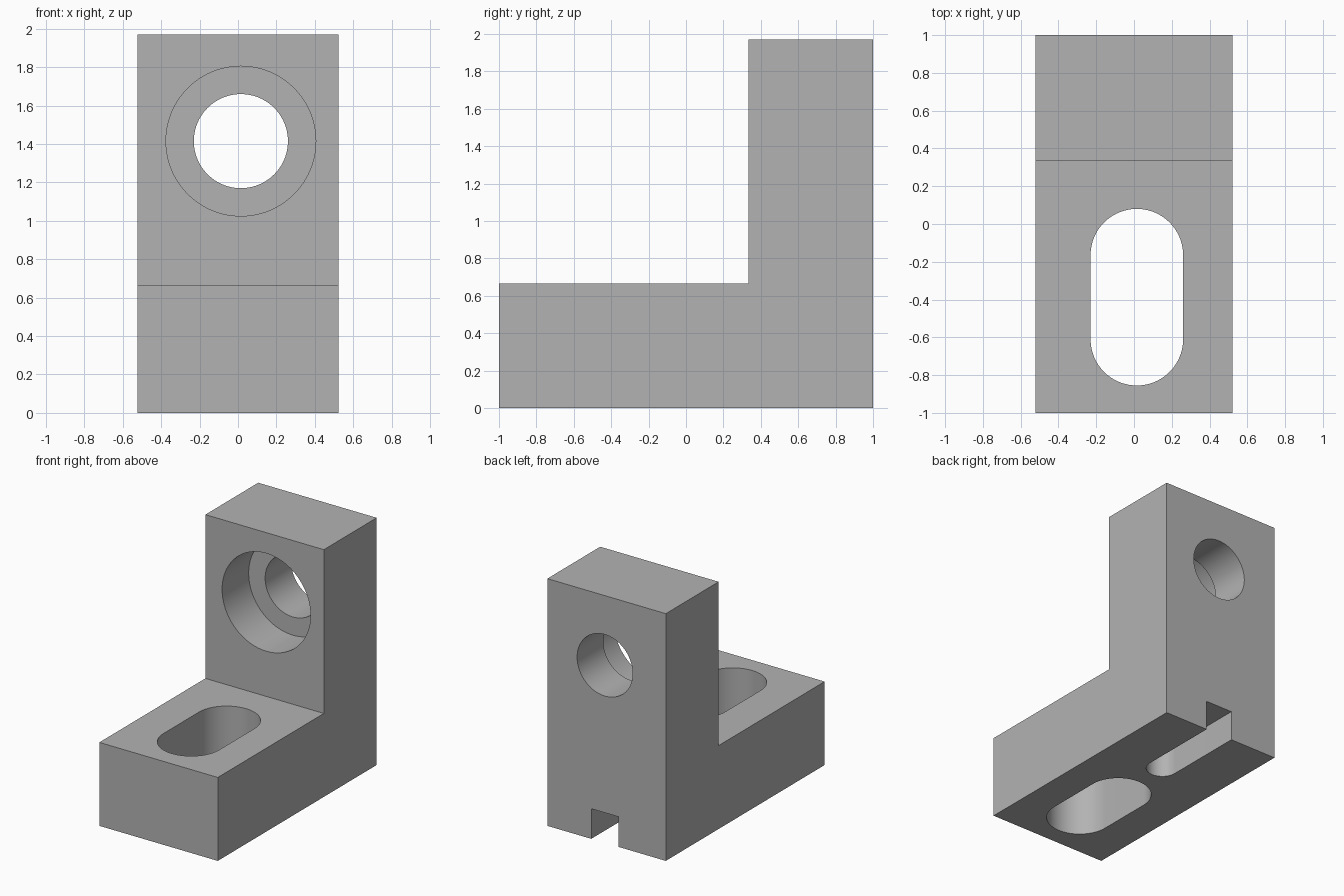
import bpy
import bmesh
from math import cos, sin, pi, radians
from mathutils import Vector

cube = bpy.data.objects.get("Cube")
if cube:
    bpy.data.objects.remove(cube, do_unlink=True)

HALF_WIDTH = 0.522
HEIGHT = 1.97
STEP_Y, STEP_Z = 0.335, 0.665
CENTRE_X = 0.015
HOLE_Z = 1.415
HOLE_R, BORE_R = 0.245, 0.39
BORE_DEPTH = 0.335
GROOVE_R, GROOVE_HEIGHT = 0.12, 0.24

grey = bpy.data.materials.new("machined grey")
grey.use_nodes = True
colour = (0.45, 0.45, 0.45, 1)
grey.diffuse_color = colour
grey.node_tree.nodes["Principled BSDF"].inputs["Base Color"].default_value = colour


def prism(name, outline, sweep):
    """Closed solid made by sweeping a flat outline along a vector."""
    bm = bmesh.new()
    face = bm.faces.new([bm.verts.new(p) for p in outline])
    swept = bmesh.ops.extrude_face_region(bm, geom=[face], use_keep_orig=True)
    moved = [v for v in swept["geom"] if isinstance(v, bmesh.types.BMVert)]
    bmesh.ops.translate(bm, verts=moved, vec=Vector(sweep))
    bmesh.ops.recalc_face_normals(bm, faces=bm.faces)
    mesh = bpy.data.meshes.new(name)
    bm.to_mesh(mesh)
    bm.free()
    mesh.materials.append(grey)
    obj = bpy.data.objects.new(name, mesh)
    bpy.context.collection.objects.link(obj)
    return obj


def circle(radius, y, steps=96):
    angles = [2 * pi * i / steps for i in range(steps)]
    return [(CENTRE_X + radius * cos(a), y, HOLE_Z + radius * sin(a)) for a in angles]


def slot(radius, y_front, y_back, z, steps=48):
    """Rounded slot outline; the y values are the arc centres."""
    points = []
    for y, start in ((y_back, 0), (y_front, pi)):
        for i in range(steps + 1):
            a = start + pi * i / steps
            points.append((CENTRE_X + radius * cos(a), y + radius * sin(a), z))
    return points


# L-shaped body
profile = [(-1, 0), (1, 0), (1, HEIGHT), (STEP_Y, HEIGHT), (STEP_Y, STEP_Z), (-1, STEP_Z)]
body = prism("angle_bracket", [(-HALF_WIDTH, y, z) for y, z in profile],
             (2 * HALF_WIDTH, 0, 0))

# Counterbored hole, base slot and the open groove under the back
cutters = [
    prism("counterbore_cutter", circle(BORE_R, STEP_Y - 0.1), (0, BORE_DEPTH + 0.1, 0)),
    prism("through_hole_cutter", circle(HOLE_R, STEP_Y + 0.1), (0, 1, 0)),
    prism("base_slot_cutter", slot(HOLE_R, -0.61, -0.165, -0.1), (0, 0, 1)),
    prism("groove_cutter", slot(GROOVE_R, 0.345, 1.3, -0.1), (0, 0, GROOVE_HEIGHT + 0.1)),
]

bpy.ops.object.select_all(action="DESELECT")
bpy.context.view_layer.objects.active = body
body.select_set(True)
for cutter in cutters:
    cutter.hide_render = True
    cut = body.modifiers.new(cutter.name, "BOOLEAN")
    cut.operation = "DIFFERENCE"
    cut.solver = "EXACT"
    cut.object = cutter
    bpy.ops.object.modifier_apply(modifier=cut.name)
for cutter in cutters:
    bpy.data.objects.remove(cutter, do_unlink=True)

bpy.ops.object.shade_smooth_by_angle(angle=radians(30))
